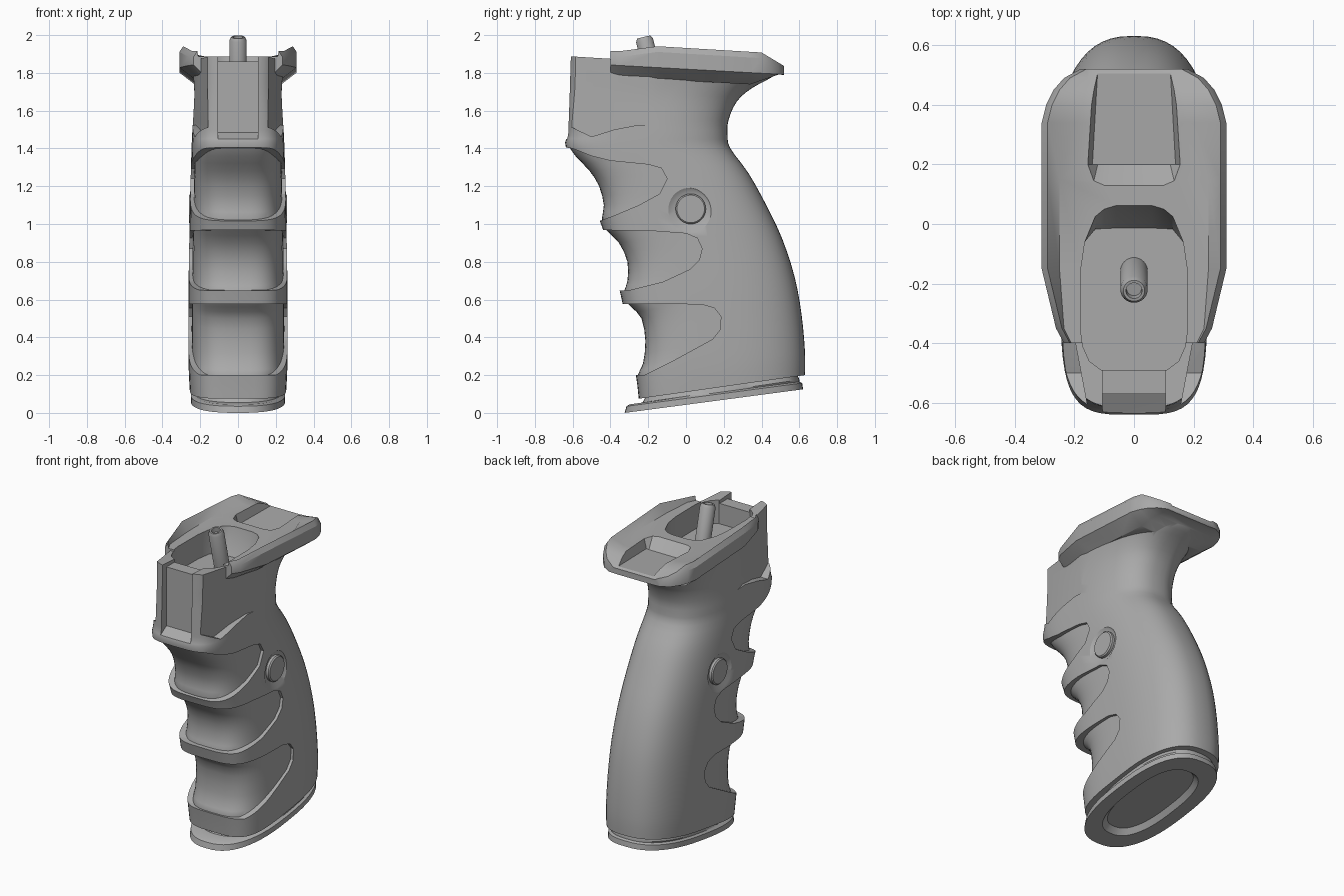
import bpy, bmesh, math
from mathutils import Vector

cube = bpy.data.objects.get("Cube")
if cube:
    bpy.data.objects.remove(cube)

grey = bpy.data.materials.new("matte_grey")
grey.use_nodes = True
grey.diffuse_color = (0.4, 0.4, 0.4, 1)
grey.node_tree.nodes["Principled BSDF"].inputs["Base Color"].default_value = (0.4, 0.4, 0.4, 1)


def loft(name, rings):
    """Skin a list of equal closed rings and cap both ends."""
    bm = bmesh.new()
    rows = [[bm.verts.new(p) for p in ring] for ring in rings]
    n = len(rows[0])
    for a, b in zip(rows, rows[1:]):
        for i in range(n):
            bm.faces.new((a[i], a[(i + 1) % n], b[(i + 1) % n], b[i]))
    bm.faces.new(rows[0])
    bm.faces.new(rows[-1])
    bmesh.ops.recalc_face_normals(bm, faces=bm.faces)
    me = bpy.data.meshes.new(name)
    bm.to_mesh(me)
    bm.free()
    me.materials.append(grey)
    ob = bpy.data.objects.new(name, me)
    bpy.context.collection.objects.link(ob)
    return ob


def oval(row, front_p, back_p=2.5, n=56):
    """Superellipse ring spanning a front point and a back point."""
    yf, zf, yb, zb, w = row
    ring = []
    for i in range(n):
        a = math.tau * i / n
        c, s = math.cos(a), math.sin(a)
        p = back_p if s > 0 else front_p
        x = w * math.copysign(abs(c) ** (2 / p), c)
        t = 0.5 + 0.5 * math.copysign(abs(s) ** (2 / p), s)
        ring.append((x, yf + t * (yb - yf), zf + t * (zb - zf)))
    return ring


def smooth_rows(rows, k=3):
    """Catmull-Rom interpolation between rows."""
    rows = [Vector(r) for r in rows]
    out = []
    for i in range(len(rows) - 1):
        p0, p1, p2 = rows[max(i - 1, 0)], rows[i], rows[i + 1]
        p3 = rows[min(i + 2, len(rows) - 1)]
        for j in range(k):
            t = j / k
            out.append(0.5 * (2 * p1 + (p2 - p0) * t + (2 * p0 - 5 * p1 + 4 * p2 - p3) * t * t
                              + (3 * p1 - p0 - 3 * p2 + p3) * t ** 3))
    return out + [rows[-1]]


def boolean(target, tool, op):
    m = target.modifiers.new(op.lower(), 'BOOLEAN')
    m.operation, m.object, m.solver = op, tool, 'EXACT'
    bpy.context.view_layer.objects.active = target
    bpy.ops.object.modifier_apply(modifier=m.name)
    bpy.data.objects.remove(tool)


def side_prism(name, pts, x0, x1):
    """Side outline in (y, z) extruded between x0(y) and x1(y)."""
    return loft(name, [[(f(y), y, z) for y, z in pts] for f in (x0, x1)])


def disc_x(side, stations, y=0.025, z=1.08, n=40):
    """Turned rings along x, as (x, radius)."""
    return [[(side * x, y + r * math.cos(math.tau * i / n), z + r * math.sin(math.tau * i / n))
             for i in range(n)] for x, r in stations]


# Grip body: front y, front z, back y, back z, half width
body_rows = [
    (-.25, .075, .63, .2, .256), (-.265, .2, .63, .32, .262), (-.3, .4, .612, .52, .263),
    (-.34, .6, .575, .72, .262), (-.39, .8, .51, .92, .259), (-.45, 1, .425, 1.1, .256),
    (-.54, 1.2, .33, 1.27, .251), (-.635, 1.4, .235, 1.4, .246), (-.628, 1.47, .22, 1.47, .243),
    (-.625, 1.55, .225, 1.55, .238), (-.622, 1.65, .27, 1.65, .232),
    (-.62, 1.72, .35, 1.72, .232), (-.618, 1.8, .45, 1.775, .237), (-.615, 1.888, .48, 1.82, .24)]
grip = loft("grip_body", [oval(r, 4) for r in smooth_rows(body_rows)])

# Finger grooves cut away, then refilled by a slimmer core
grooves = [
    [(-.9, 1.44), (-.6, 1.4), (-.5, 1.36), (-.4, 1.335), (-.2, 1.315), (-.13, 1.295), (-.1, 1.24),
     (-.14, 1.16), (-.25, 1.1), (-.38, 1.045), (-.46, 1.015), (-.9, 1.01)],
    [(-.9, .972), (-.2, .965), (0, .95), (.06, .925), (.085, .87), (.07, .81), (.02, .76),
     (-.12, .695), (-.3, .65), (-.9, .63)],
    [(-.9, .577), (.08, .575), (.15, .555), (.185, .51), (.18, .44), (.14, .39), (-.08, .27),
     (-.22, .2), (-.9, .19)]]
for g in grooves:
    boolean(grip, side_prism("groove_cutter", g, lambda y: -.5, lambda y: .5), 'DIFFERENCE')

core_front = [(.12, -.24), (.2, -.255), (.26, -.228), (.38, -.215), (.5, -.236), (.56, -.29),
              (.6, -.325), (.65, -.325), (.7, -.31), (.8, -.31), (.9, -.355), (.97, -.425),
              (1.03, -.445), (1.1, -.435), (1.2, -.46), (1.28, -.51), (1.36, -.585), (1.41, -.62)]
core_rows = []
for z, y in core_front:
    a, b = next((a, b) for a, b in zip(body_rows, body_rows[1:]) if a[1] <= z <= b[1])
    t = (z - a[1]) / (b[1] - a[1])
    back = [a[i] + t * (b[i] - a[i]) for i in (2, 3, 4)]
    core_rows.append((y, z, back[0] - .05, back[1], back[2] - .018))
boolean(grip, loft("core", [oval(r, 3.2) for r in smooth_rows(core_rows, 2)]), 'UNION')

# Scooped flanks beside the front block
flank = [(-.75, 1.56), (-.6, 1.51), (-.5, 1.462), (-.38, 1.5), (-.25, 1.525), (-.1, 1.515),
         (.05, 1.47), (.1, 2), (-.75, 2)]
for s in (-1, 1):
    boolean(grip, side_prism("flank_cutter", flank, lambda y: s * (.155 + .19 * (y + .62)),
                             lambda y: s * .6), 'DIFFERENCE')

# Top flange with raised side lips: y, half width, inner lip edge
sections = []
for y, x, inner in [(-.4, .235, .21), (-.35, .262, .235), (-.15, .31, .25), (.15, .31, .25),
                    (.34, .31, .2), (.4, .295, .17), (.45, .27, .16), (.49, .235, .155),
                    (.52, .18, .145)]:
    top = min(1.932 - .06 * y, 1.908 - .6 * (y - .4))
    if y < -.2:
        top = 1.915
    low = 1.82 - .055 * y
    drop = .06 * max(0, min(1, (.49 - y) / .15))
    half = [(x * .74, low - drop - .002), (x, low), (x, top - .03), (x - .02, top),
            (inner, min(1.886, top - .01))]
    sections.append([(px, y, pz) for px, pz in half] + [(-px, y, pz) for px, pz in reversed(half)])
boolean(grip, loft("flange", sections), 'UNION')

# Front channel and the step above it
channel = [(-.75, 1.44), (-.63, 1.45), (-.57, 1.485), (-.57, 1.86), (-.45, 1.86), (-.45, 2.1),
           (-.75, 2.1)]
boolean(grip, side_prism("channel_cutter", channel, lambda y: -.105, lambda y: .105), 'DIFFERENCE')

# Deep pocket around the stud
half = [(.11, -.49), (.15, -.46), (.172, -.41), (.18, -.35), (.178, -.15), (.165, -.06),
        (.13, .025), (.1, .05), (.06, .062)]
outline = half + [(-x, y) for x, y in reversed(half)]
pocket = loft("pocket_cutter", [[(x, min(y, -.02 + y * .1), 1.73) for x, y in outline],
                                [(x, y, 1.885) for x, y in outline],
                                [(x, y, 2.1) for x, y in outline]])
boolean(grip, pocket, 'DIFFERENCE')

# Shallow rear pocket, open at the back
half = [(.1, .13), (.135, .145), (.155, .2), (.13, .6)]
outline = half + [(-x, y) for x, y in reversed(half)]
rear = loft("rear_cutter", [[(x * .9, max(y, .2), 1.82 + .03 * y) for x, y in outline],
                            [(x, y, 1.886) for x, y in outline],
                            [(x, y, 2.1) for x, y in outline]])
boolean(grip, rear, 'DIFFERENCE')

# Side buttons set in shallow dishes
for s, label in ((1, "left"), (-1, "right")):
    dish = loft("dish_cutter", disc_x(s, [(.236, .088), (.262, .13), (.4, .13)]))
    boolean(grip, dish, 'DIFFERENCE')
    loft(label + "_button", disc_x(s, [(.2, .08), (.252, .08), (.259, .073)]))

# Base plate with inset neck and hollow underside
loft("base_plate", [oval(r, 2.5, 2.6) for r in [
    (-.2, .11, .58, .23, .22), (-.23, .055, .6, .175, .235), (-.3, .045, .6, .165, .235),
    (-.315, .035, .615, .158, .25), (-.325, 0, .62, .125, .25),
    (-.21, .016, .5, .11, .165), (-.18, .05, .47, .137, .14)]])

# Tilted hollow stud
base, tip = Vector((0, -.15, 1.69)), Vector((0, -.224, 1.99))
axis = (tip - base).normalized()
side = Vector((1, 0, 0))
other = axis.cross(side)
loft("stud", [[base.lerp(tip, t) + r * (math.cos(a) * side + math.sin(a) * other)
               for a in (math.tau * i / 32 for i in range(32))]
              for t, r in [(0, .046), (.94, .046), (1, .036), (1, .027), (.9, .025)]])

# Smooth shading with sharp edges kept
for ob in list(bpy.context.collection.objects):
    if ob.type == 'MESH' and ob.data.materials and ob.data.materials[0] == grey:
        bpy.ops.object.select_all(action='DESELECT')
        ob.select_set(True)
        bpy.context.view_layer.objects.active = ob
        bpy.ops.object.shade_smooth_by_angle(angle=math.radians(32))
